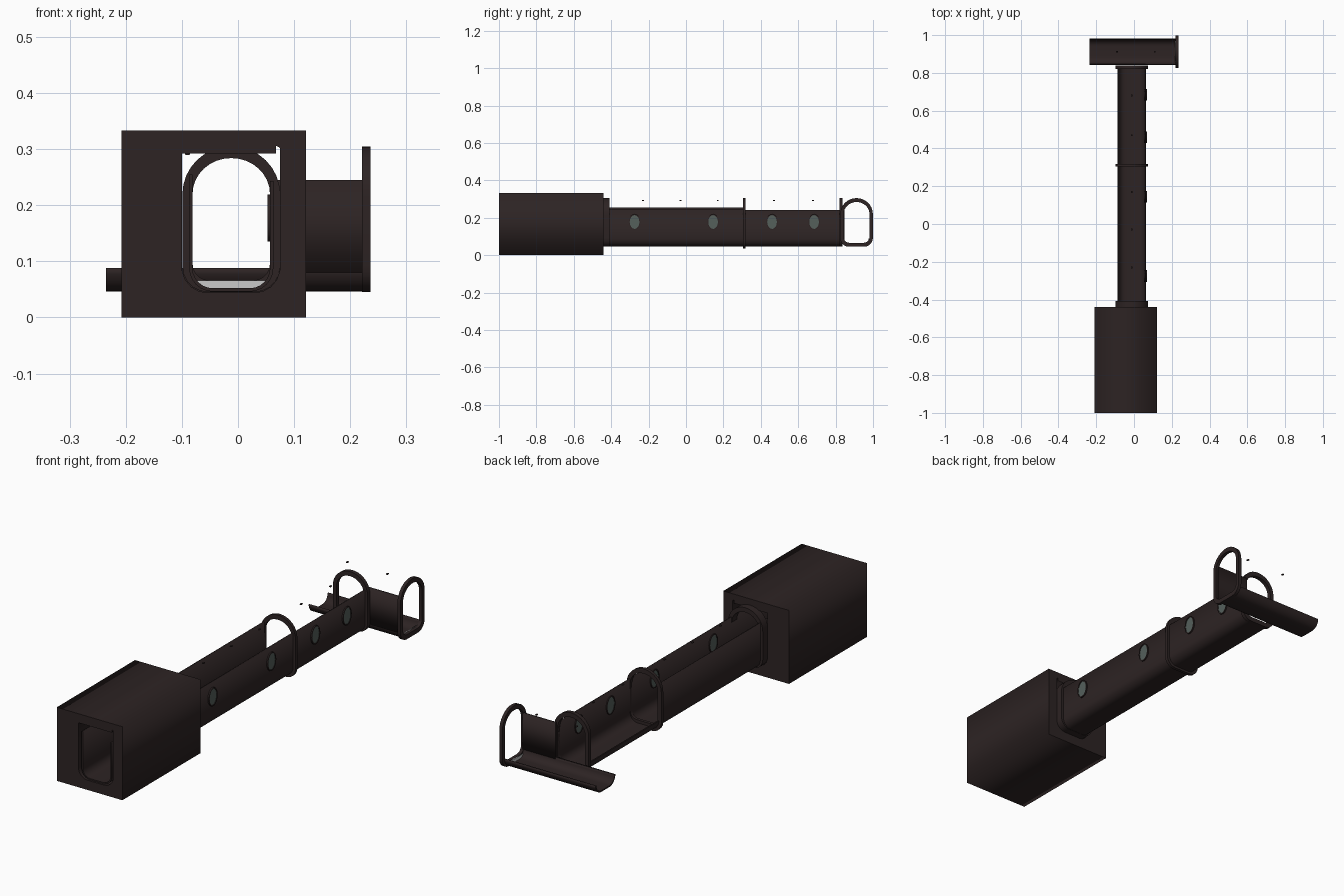
import bpy, math
from mathutils import Matrix

if "Cube" in bpy.data.objects:
    bpy.data.objects.remove(bpy.data.objects["Cube"])


def material(name, rgb):
    m = bpy.data.materials.new(name)
    m.diffuse_color = (*rgb, 1)
    m.use_nodes = True
    m.node_tree.nodes["Principled BSDF"].inputs["Base Color"].default_value = m.diffuse_color
    return m


DARK = material("dark brown metal", (0.026, 0.017, 0.017))
GLASS = material("grey green glass", (0.09, 0.115, 0.105))
LIGHT = material("pale grey", (0.58, 0.58, 0.58))
CX, CY = -0.012, 0.912      # centre lines of main and cross corridor


def extrude(name, loops, axis, lo, hi, mat=DARK):
    """Fill closed loops of (across, z) points and extrude along x or y."""
    cu = bpy.data.curves.new(name, 'CURVE')
    cu.dimensions = '2D'
    cu.fill_mode = 'BOTH'
    cu.extrude = (hi - lo) / 2
    for loop in loops:
        s = cu.splines.new('POLY')
        s.points.add(len(loop) - 1)
        for p, (u, z) in zip(s.points, loop):
            p.co = (u, z, 0, 1)
        s.use_cyclic_u = True
    tmp = bpy.data.objects.new("tmp", cu)
    bpy.context.collection.objects.link(tmp)
    dg = bpy.context.evaluated_depsgraph_get()
    me = bpy.data.meshes.new_from_object(tmp.evaluated_get(dg))
    bpy.data.objects.remove(tmp)
    mid = (lo + hi) / 2
    mtx = Matrix.Rotation(math.pi / 2, 4, 'X')
    if axis == 'x':
        mtx = Matrix.Translation((mid, 0, 0)) @ Matrix.Rotation(math.pi / 2, 4, 'Z') @ mtx
    else:
        mtx = Matrix.Translation((0, mid, 0)) @ mtx
    me.transform(mtx)
    me.name = name
    me.materials.clear()
    me.materials.append(mat)
    for p in me.polygons:
        p.material_index = 0
    ob = bpy.data.objects.new(name, me)
    bpy.context.collection.objects.link(ob)
    return ob


def arc(cx, cz, rx, rz, a0, a1, n):
    return [(cx + rx * math.cos(math.radians(a0 + (a1 - a0) * i / n)),
             cz + rz * math.sin(math.radians(a0 + (a1 - a0) * i / n))) for i in range(n + 1)]


def trough(c, left_top, right_top, w=0.075, t=0.006):
    """U-shaped section with rounded lower corners and separate wall heights."""
    def side(o):
        r = 0.042 - o
        return ([(c - w + o, left_top)]
                + arc(c - w + 0.042, 0.088, r, r, 180, 270, 6)
                + arc(c + w - 0.042, 0.088, r, r, 270, 360, 6)
                + [(c + w - o, right_top)])
    return side(0) + side(t)[::-1]


def arch(c, w, bottom, top, r, spring=0.22):
    """Arched opening outline with rounded lower corners."""
    return (arc(c, spring, w, top - spring, 0, 180, 16)
            + arc(c - w + r, bottom + r, r, r, 180, 270, 5)
            + arc(c + w - r, bottom + r, r, r, 270, 360, 5))


def rib(name, c, axis, lo, hi, bottom=0.045):
    extrude(name, [arch(c, 0.087, bottom, 0.305, 0.046),
                   arch(c, 0.069, 0.066, 0.284, 0.030)], axis, lo, hi)


def sill(name, c, axis, lo, hi):
    # curved pale plate closing the bottom of a rib
    extrude(name, [arc(c, 0.066, 0.062, 0.019, 180, 360, 10)], axis, lo, hi, LIGHT)


# entrance block with a through passage
hole = ([(-0.1, 0.292), (-0.1, 0.09)]
        + arc(-0.054, 0.090, 0.046, 0.046, 190, 270, 4)
        + arc(0.029, 0.090, 0.046, 0.046, 270, 350, 4)
        + [(0.075, 0.09), (0.075, 0.302), (0.068, 0.306), (0.068, 0.292)])
extrude("entrance_block", [[(-0.208, 0), (0.121, 0), (0.121, 0.333), (-0.208, 0.333)], hole],
        'y', -1.0, -0.44)

# main corridor: both walls up to the middle rib, then open on the left
extrude("corridor_near", [trough(CX, 0.255, 0.243)], 'y', -0.995, 0.31)
extrude("corridor_far", [trough(CX, 0.09, 0.241)], 'y', 0.31, 0.835)

# cross corridor: low trough and a tall wall on its right half
extrude("cross_floor", [trough(CY, 0.088, 0.088, 0.071)], 'x', -0.235, 0.225)
extrude("cross_wall", [[(0.841, 0.08), (0.848, 0.08), (0.848, 0.245), (0.841, 0.245)]],
        'x', 0.06, 0.225)

# arched ribs
rib("entrance_rib", CX, 'y', -0.445, -0.408)
rib("middle_rib", CX, 'y', 0.304, 0.318, 0.036)
rib("junction_rib", CX, 'y', 0.82, 0.838)
rib("end_rib", CY, 'x', 0.221, 0.236)
sill("entrance_sill", CX, 'y', -0.450, -0.446)
sill("end_sill", CY, 'x', 0.216, 0.220)

# round windows in the right wall
for i, y in enumerate((-0.275, 0.145, 0.46, 0.685)):
    outer = arc(y, 0.177, 0.031, 0.042, 0, 337.5, 15)
    inner = arc(y, 0.177, 0.026, 0.037, 0, 337.5, 15)
    extrude(f"window_frame_{i}", [outer, inner], 'x', 0.053, 0.069)
    extrude(f"window_glass_{i}", [inner], 'x', 0.055, 0.067, GLASS)

# tiny ceiling lamps left hanging above the corridors
spots = [(CX, y) for y in (-0.23, -0.03, 0.17, 0.47, 0.68)] + [(-0.09, CY), (0.11, CY)]
for i, (x, y) in enumerate(spots):
    extrude(f"ceiling_lamp_{i}", [arc(x, 0.292, 0.005, 0.003, 0, 315, 7)],
            'y', y - 0.005, y + 0.005)
